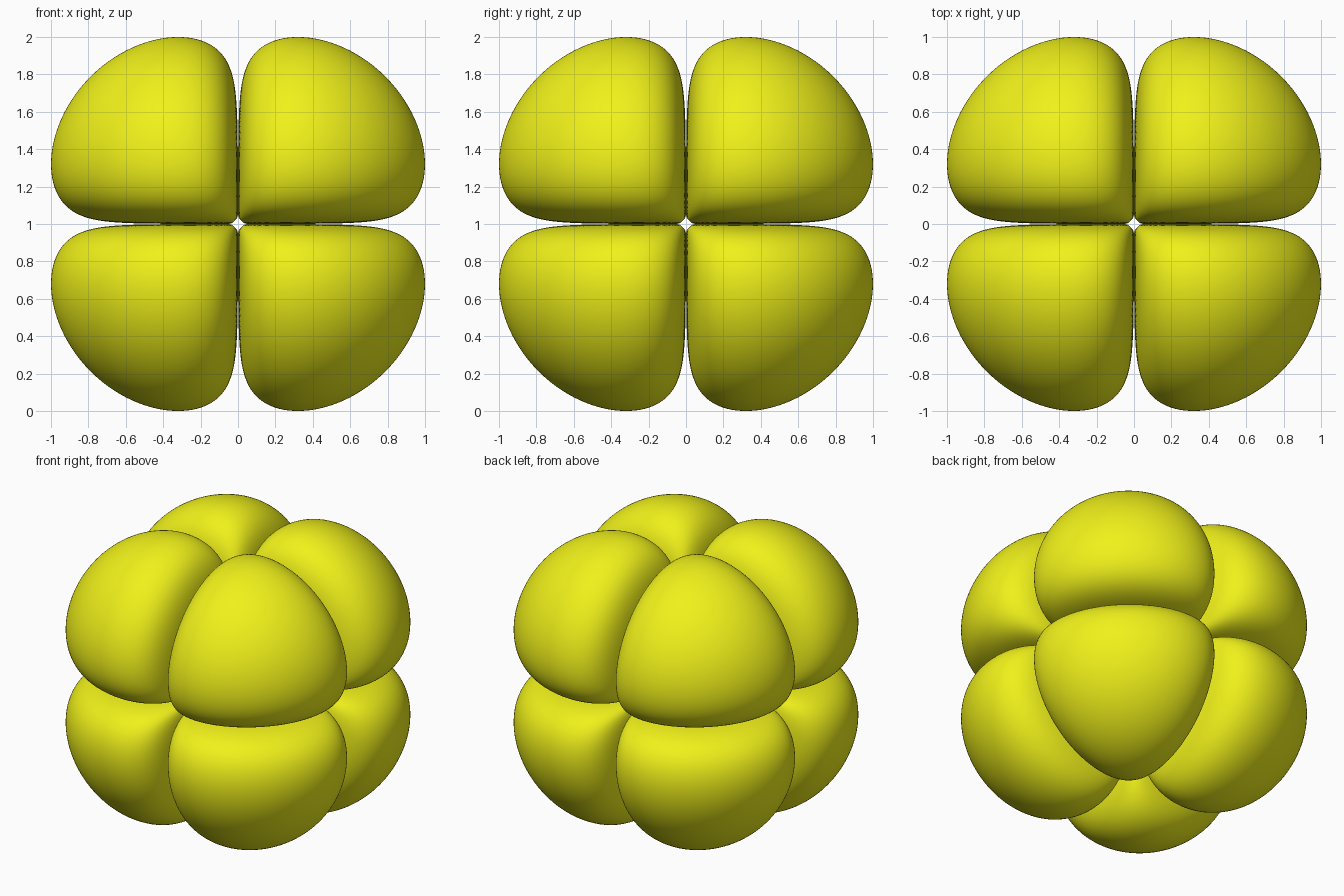
import bpy, bmesh, math
from mathutils import Vector

if "Cube" in bpy.data.objects:
    bpy.data.objects.remove(bpy.data.objects["Cube"])

K = 10.72          # radial decay of the eight-lobed field
PEAK = 0.32        # sideways offset of each lobe's extreme point
CHAMFER = 0.035    # small bevel along the inner edges
CORE = Vector((0.45, 0.45, 0.45))


def field(p):
    return math.log(p.x * p.y * p.z) - K * p.length


LEVEL = field(Vector((PEAK, PEAK, 1.0)))


def inside(p):
    if min(p) <= 1e-6:
        return False
    if min(p.x + p.y, p.y + p.z, p.x + p.z) < CHAMFER:
        return False
    return field(p) > LEVEL


def project(direction):
    lo, hi = 0.0, 2.0
    for _ in range(26):
        mid = (lo + hi) / 2
        if inside(CORE + direction * mid):
            lo = mid
        else:
            hi = mid
    return CORE + direction * lo


# One convex lobe: a gridded cube pushed out onto the level surface
bm = bmesh.new()
bmesh.ops.create_cube(bm, size=2)
bmesh.ops.subdivide_edges(bm, edges=bm.edges[:], cuts=37, use_grid_fill=True)
for v in bm.verts:
    v.co = project(v.co.normalized())
bmesh.ops.recalc_face_normals(bm, faces=bm.faces[:])
for f in bm.faces:
    f.smooth = True
mesh = bpy.data.meshes.new("lobes")
bm.to_mesh(mesh)
bm.free()

lobes = bpy.data.objects.new("lobes", mesh)
bpy.context.collection.objects.link(lobes)
lobes.location.z = 1.0

# Mirror into all eight octants
mirror = lobes.modifiers.new("octants", 'MIRROR')
mirror.use_axis = (True, True, True)
mirror.use_mirror_merge = False

# Yellow material
mat = bpy.data.materials.new("yellow")
mat.diffuse_color = (0.87, 0.88, 0.01, 1)
mat.use_nodes = True
mat.node_tree.nodes["Principled BSDF"].inputs["Base Color"].default_value = mat.diffuse_color
mesh.materials.append(mat)
